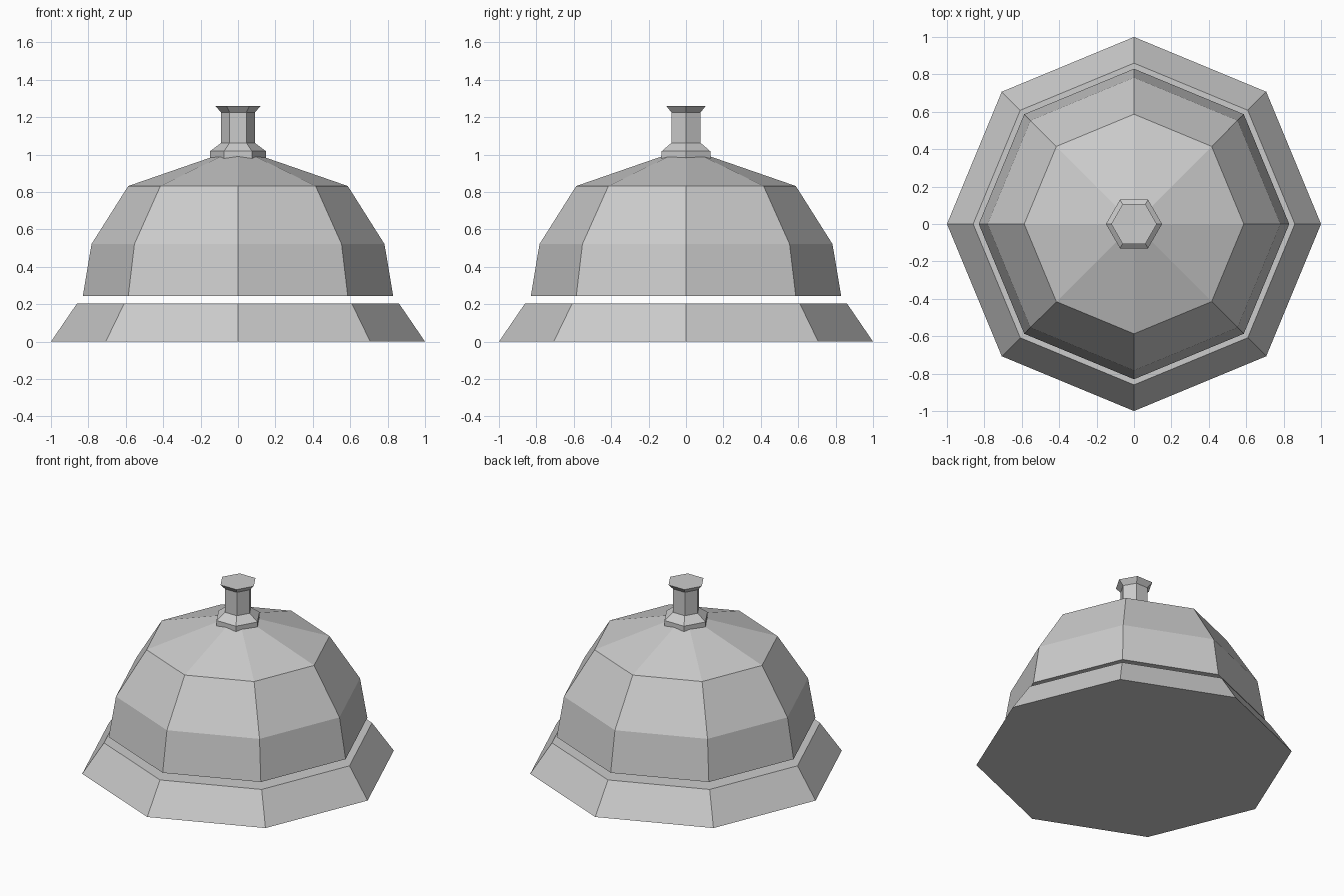
import bpy, bmesh
from math import cos, sin, tau

if "Cube" in bpy.data.objects:
    bpy.data.objects.remove(bpy.data.objects["Cube"])


def lathe(name, sides, profile):
    """Closed flat-shaded solid of revolution from (radius, z) pairs; radius 0 makes a tip."""
    bm = bmesh.new()
    rings = []
    for r, z in profile:
        n = sides if r > 0 else 1
        rings.append([bm.verts.new((r * cos(tau * i / sides), r * sin(tau * i / sides), z))
                      for i in range(n)])
    for a, b in zip(rings, rings[1:]):
        for i in range(sides):
            j = (i + 1) % sides
            bm.faces.new((a[i], a[j], b[0]) if len(b) == 1 else (a[i], a[j], b[j], b[i]))
    # Flat caps
    bm.faces.new(rings[0][::-1])
    if len(rings[-1]) > 1:
        bm.faces.new(rings[-1])
    mesh = bpy.data.meshes.new(name)
    bm.to_mesh(mesh)
    bm.free()
    obj = bpy.data.objects.new(name, mesh)
    bpy.context.collection.objects.link(obj)
    return obj


# Flared octagonal foot
lathe("bell_base", 8, [(1.0, 0), (0.86, 0.205)])

# Dome hovering just above the foot
lathe("bell_dome", 8, [(0.83, 0.243), (0.783, 0.522), (0.587, 0.832), (0, 1.035)])

# Hexagonal push button: collar, stem and flared top
lathe("push_button", 6, [(0.15, 0.98), (0.15, 1.018), (0.09, 1.063),
                         (0.09, 1.226), (0.122, 1.26)])
